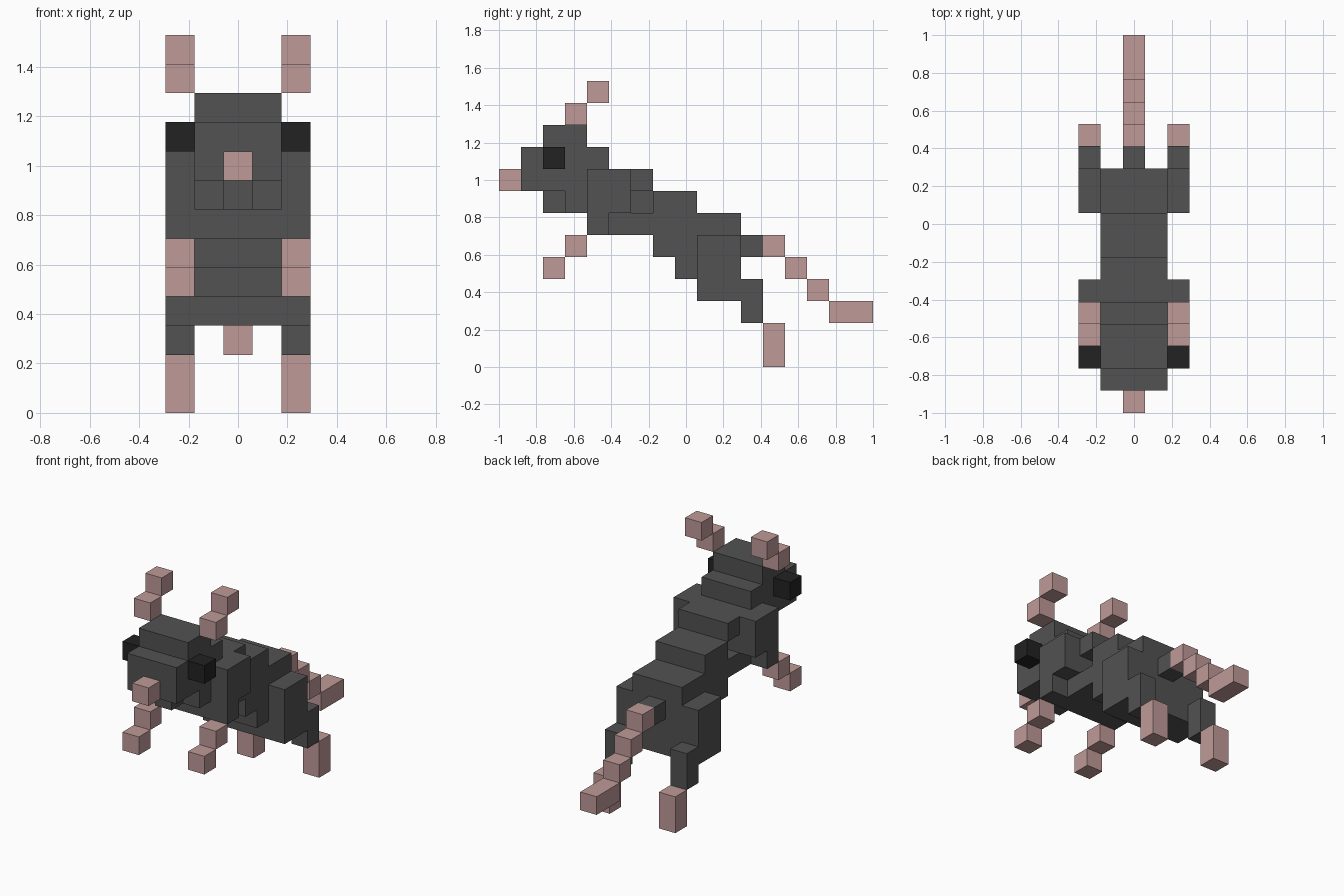
import bpy, bmesh
from itertools import product

if "Cube" in bpy.data.objects:
    bpy.data.objects.remove(bpy.data.objects["Cube"], do_unlink=True)

U = 2 / 17  # edge of one block


def material(name, rgb):
    m = bpy.data.materials.new(name)
    m.use_nodes = True
    m.diffuse_color = (*rgb, 1)
    m.node_tree.nodes["Principled BSDF"].inputs["Base Color"].default_value = (*rgb, 1)
    return m


GREY = material("dark grey fur", (0.084, 0.084, 0.084))
PINK = material("dusty pink skin", (0.52, 0.325, 0.315))
BLACK = material("black eye", (0.016, 0.016, 0.016))


def blocks(*boxes):
    """Cells filled by boxes of inclusive block ranges (x0, x1, y0, y1, z0, z1)."""
    return {c for x0, x1, y0, y1, z0, z1 in boxes
            for c in product(range(x0, x1 + 1), range(y0, y1 + 1), range(z0, z1 + 1))}


def part(name, mat, cells):
    """Make one mesh from the exposed sides of a set of block cells."""
    bm = bmesh.new()
    for c in cells:
        for axis, side in product(range(3), (0, 1)):
            n = list(c)
            n[axis] += 1 if side else -1
            if tuple(n) in cells:
                continue
            b, d = (axis + 1) % 3, (axis + 2) % 3
            ring = ((0, 0), (1, 0), (1, 1), (0, 1))
            verts = []
            for s, t in ring if side else ring[::-1]:
                p = list(c)
                p[axis] += side
                p[b] += s
                p[d] += t
                verts.append(bm.verts.new(((p[0] - 0.5) * U, p[1] * U - 1, p[2] * U)))
            bm.faces.new(verts)
    bmesh.ops.remove_doubles(bm, verts=bm.verts, dist=1e-4)
    bmesh.ops.dissolve_limit(bm, angle_limit=0.01, verts=bm.verts, edges=bm.edges)
    me = bpy.data.meshes.new(name)
    bm.to_mesh(me)
    bm.free()
    me.materials.append(mat)
    bpy.context.collection.objects.link(bpy.data.objects.new(name, me))


def pair(name, mat, *boxes):
    """Make a part in the outer block column on each side."""
    for side, x in (("left", 2), ("right", -2)):
        part(f"{side}_{name}", mat, blocks(*[(x, x, *b) for b in boxes]))


# Head with stepped crown and narrow jaw
part("head", GREY, blocks((-1, 1, 1, 3, 8, 9), (-1, 1, 2, 3, 10, 10),
                          (-1, 1, 4, 4, 9, 9), (-1, 1, 3, 3, 7, 7), (0, 0, 2, 2, 7, 7)))
part("nose", PINK, blocks((0, 0, 0, 0, 8, 8)))
pair("eye", BLACK, (2, 2, 9, 9))
pair("ear", PINK, (3, 3, 11, 11), (4, 4, 12, 12))

# Sloping torso, with a notch in each flank behind the shoulder
torso = blocks((-1, 1, 4, 6, 6, 8), (-1, 1, 7, 7, 5, 7),
               (-1, 1, 8, 8, 4, 7), (-1, 1, 9, 10, 3, 6))
part("torso", GREY, torso - {(1, 6, 7), (-1, 6, 7)})

# Front limbs
pair("shoulder", GREY, (4, 5, 7, 8), (4, 4, 6, 6))
pair("front_paw", PINK, (3, 3, 5, 5), (2, 2, 4, 4))

# Hind limbs
pair("hind_leg", GREY, (9, 10, 3, 5), (11, 11, 2, 3))
pair("hind_foot", PINK, (12, 12, 0, 1))

# Tail stepping down behind the body
part("tail_base", GREY, blocks((0, 0, 11, 11, 5, 5)))
part("tail", PINK, blocks((0, 0, 12, 12, 5, 5), (0, 0, 13, 13, 4, 4),
                          (0, 0, 14, 14, 3, 3), (0, 0, 15, 16, 2, 2)))
